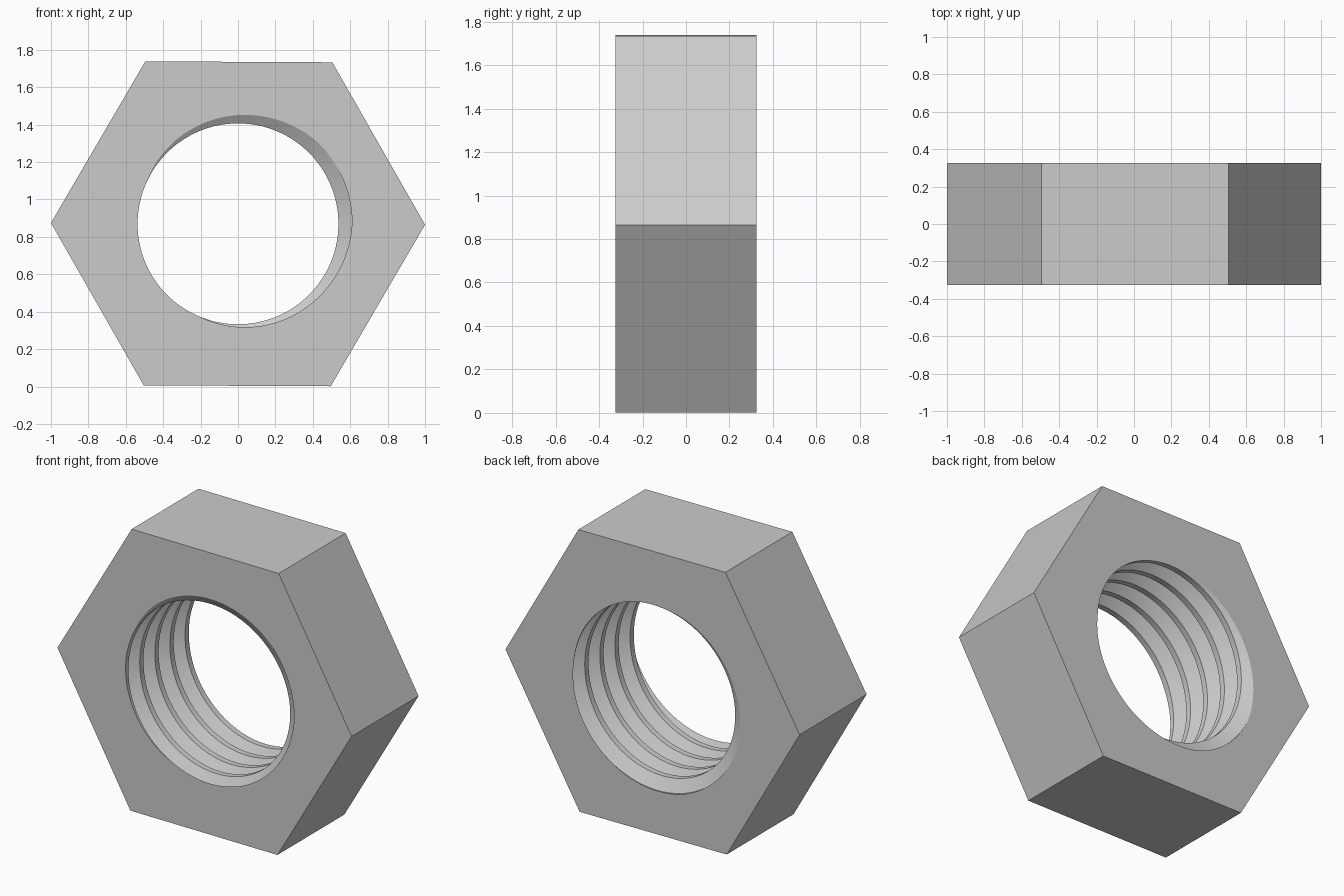
import bpy, bmesh, math

cube = bpy.data.objects.get("Cube")
if cube:
    bpy.data.objects.remove(cube, do_unlink=True)

HALF = 0.325                  # half thickness along y
CENTRE_Z = 0.87
TILT = -0.005                 # slight roll of the hexagon
MINOR, MAJOR = 0.537, 0.61    # thread crest and root radii
PITCH = 0.1467
START = math.radians(203)     # crest angle on the front face
STEPS = 144                   # multiple of six, so corners are hit exactly

# One thread period: (phase, radius), flat crest and narrower flat root
PROFILE = [(-0.125, MINOR), (0.125, MINOR), (0.4375, MAJOR), (0.5625, MAJOR)]


def thread_radius(phase):
    d = abs((phase + 0.5) % 1.0 - 0.5)
    t = min(max((d - 0.125) / 0.3125, 0.0), 1.0)
    return MINOR + (MAJOR - MINOR) * t


def hex_radius(angle):
    a = (angle - TILT) % (math.pi / 3) - math.pi / 6
    return math.cos(math.pi / 6) / math.cos(a)


def point(bm, radius, angle, y):
    return bm.verts.new((radius * math.cos(angle), y,
                         CENTRE_Z + radius * math.sin(angle)))


def section(bm, angle):
    """Closed loop through the ring: outer wall, then the thread cut."""
    outer = hex_radius(angle)
    loop = [point(bm, outer, angle, HALF), point(bm, outer, angle, -HALF)]
    for turn in range(-1, 7):
        for phase, _ in PROFILE:
            raw = -HALF + PITCH * (turn + phase + (START - angle) / math.tau)
            y = max(-HALF, min(HALF, raw))
            here = (y + HALF) / PITCH + (angle - START) / math.tau
            loop.append(point(bm, thread_radius(here), angle, y))
    return loop


# Hexagonal ring with a right-handed internal thread
bm = bmesh.new()
loops = [section(bm, TILT + math.tau * i / STEPS) for i in range(STEPS + 1)]
for a, b in zip(loops, loops[1:]):
    for j in range(len(a)):
        k = (j + 1) % len(a)
        bm.faces.new((a[j], a[k], b[k], b[j]))
bmesh.ops.remove_doubles(bm, verts=bm.verts, dist=0.00002)
bmesh.ops.recalc_face_normals(bm, faces=bm.faces)

mesh = bpy.data.meshes.new("hex_nut")
bm.to_mesh(mesh)
bm.free()
nut = bpy.data.objects.new("hex_nut", mesh)
bpy.context.collection.objects.link(nut)

# Plain grey metal
grey = bpy.data.materials.new("grey")
grey.use_nodes = True
colour = (0.6, 0.6, 0.6, 1.0)
grey.diffuse_color = colour
grey.node_tree.nodes["Principled BSDF"].inputs["Base Color"].default_value = colour
mesh.materials.append(grey)

bpy.ops.object.select_all(action="DESELECT")
nut.select_set(True)
bpy.context.view_layer.objects.active = nut
bpy.ops.object.shade_smooth_by_angle(angle=math.radians(25))
